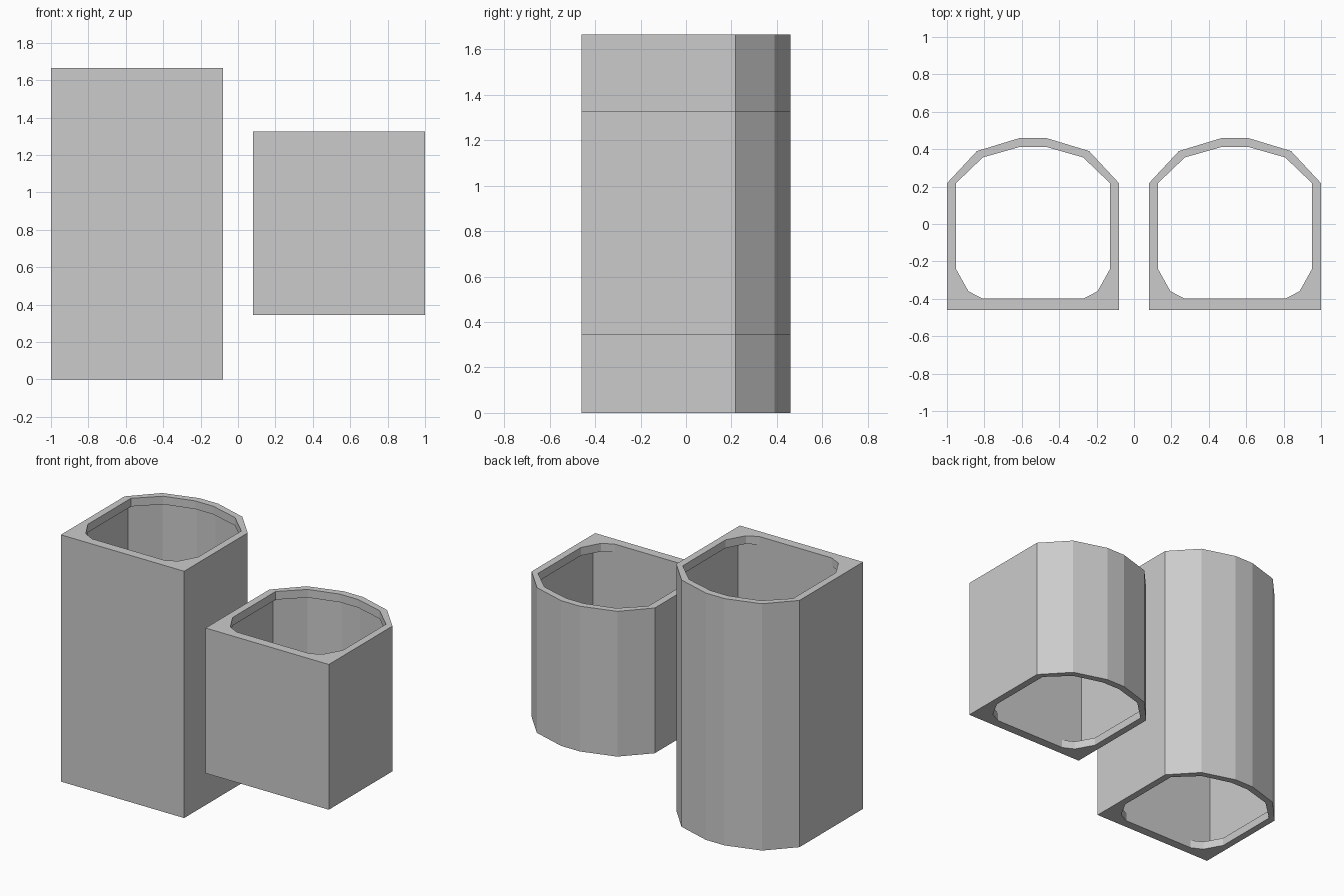
import bpy, bmesh

if "Cube" in bpy.data.objects:
    bpy.data.objects.remove(bpy.data.objects["Cube"])

# One flat grey for everything
grey = bpy.data.materials.new("grey")
grey.diffuse_color = (0.6, 0.6, 0.6, 1)
grey.use_nodes = True
grey.node_tree.nodes["Principled BSDF"].inputs["Base Color"].default_value = grey.diffuse_color

# Right halves of the three plan profiles, matched point for point, front to back
OUTER = [(0.27, -0.46), (0.46, -0.46), (0.46, -0.24), (0.46, 0.218), (0.30, 0.39), (0.07, 0.46)]
RIM = [(0.27, -0.398), (0.345, -0.36), (0.412, -0.24), (0.412, 0.218), (0.268, 0.356), (0.067, 0.413)]
WALL = [(0.27, -0.398), (0.432, -0.398), (0.432, -0.24), (0.432, 0.218), (0.282, 0.371), (0.068, 0.433)]
LIP = 0.055


def mirrored(half):
    return half + [(-x, y) for x, y in reversed(half)]


def holder(name, cx, z0, z1):
    # Sections run up the outside, over the top lip, down the inside, under the bottom lip
    sections = [(OUTER, z0), (OUTER, z1), (RIM, z1), (RIM, z1 - LIP),
                (WALL, z1 - LIP), (WALL, z0 + LIP), (RIM, z0 + LIP), (RIM, z0)]
    bm = bmesh.new()
    loops = [[bm.verts.new((cx + x, y, z)) for x, y in mirrored(p)] for p, z in sections]
    n = len(loops[0])
    for a, b in zip(loops, loops[1:] + loops[:1]):
        for i in range(n):
            j = (i + 1) % n
            bm.faces.new((a[i], a[j], b[j], b[i]))
    # The front lip is flush with the inner wall, so merge the shared points
    bmesh.ops.remove_doubles(bm, verts=bm.verts, dist=0.0005)
    bmesh.ops.recalc_face_normals(bm, faces=bm.faces)
    mesh = bpy.data.meshes.new(name)
    bm.to_mesh(mesh)
    bm.free()
    mesh.materials.append(grey)
    obj = bpy.data.objects.new(name, mesh)
    bpy.context.collection.objects.link(obj)


# Tall and short open sleeves side by side
holder("tall_sleeve", -0.54, 0.0, 1.665)
holder("short_sleeve", 0.54, 0.345, 1.325)
